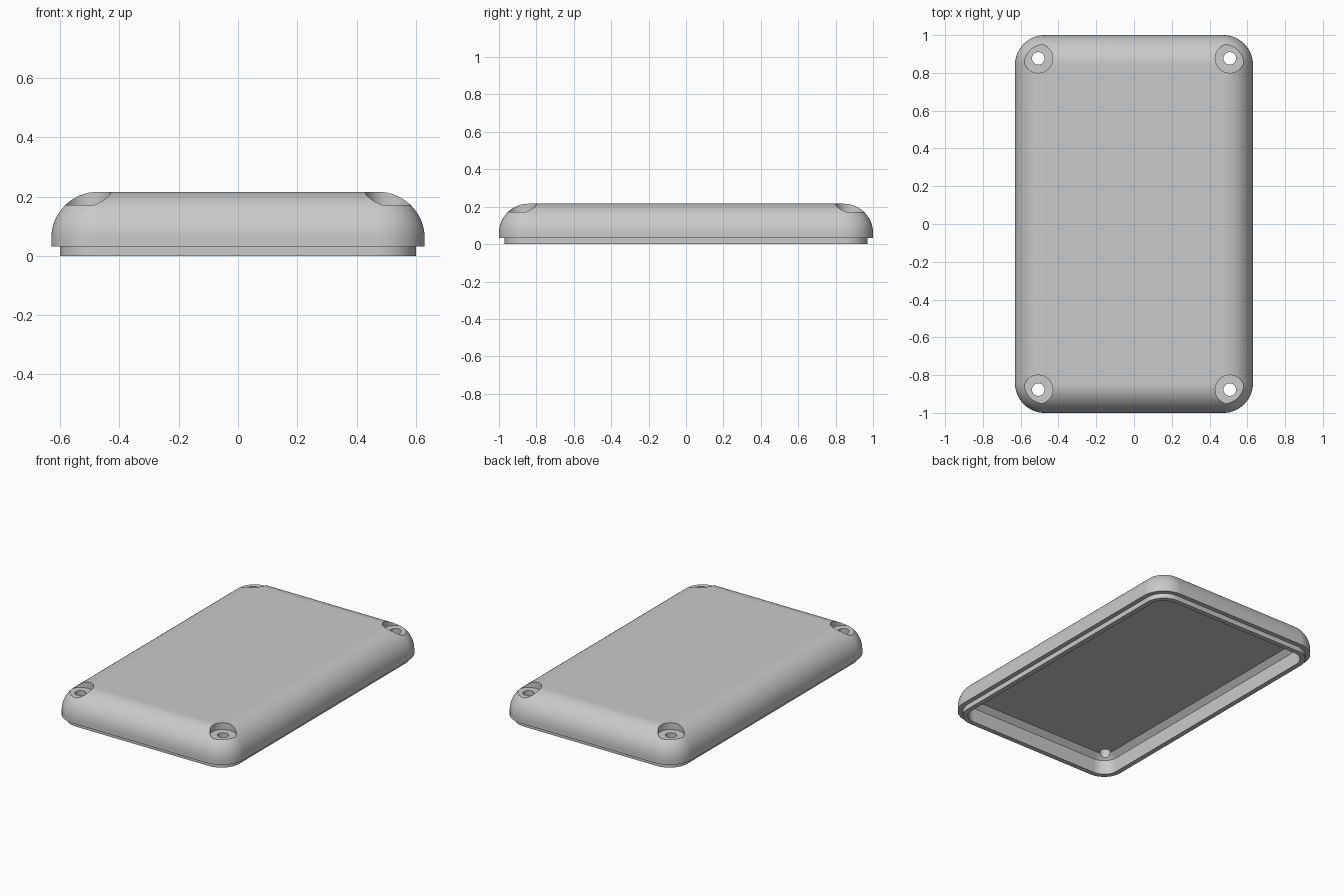
import bpy
import bmesh
from math import pi, sin, cos

# Remove the default cube
cube = bpy.data.objects.get("Cube")
if cube:
    bpy.data.objects.remove(cube, do_unlink=True)

HALF_X, HALF_Y, RADIUS = 0.63, 1.0, 0.157
TOP, WALL, STEP = 0.216, 0.062, 0.032
FLOOR, BEVEL = 0.126, 0.032
CORNER_STEPS, ARC_STEPS = 16, 16

grey = bpy.data.materials.new("plain grey")
grey.use_nodes = True
colour = (0.59, 0.59, 0.59, 1)
grey.diffuse_color = colour
grey.node_tree.nodes["Principled BSDF"].inputs["Base Color"].default_value = colour


def ring(bm, inset, z):
    """Rounded rectangle of vertices, pulled inward by inset."""
    r = max(RADIUS - inset, 0.0005)
    verts = []
    for k, (sx, sy) in enumerate([(1, 1), (-1, 1), (-1, -1), (1, -1)]):
        for i in range(CORNER_STEPS + 1):
            a = (k + i / CORNER_STEPS) * pi / 2
            verts.append(bm.verts.new((sx * (HALF_X - RADIUS) + r * cos(a),
                                       sy * (HALF_Y - RADIUS) + r * sin(a), z)))
    return verts


def loft(bm, rings):
    """Skin successive rings and cap both ends."""
    for a, b in zip(rings, rings[1:]):
        n = len(a)
        for i in range(n):
            j = (i + 1) % n
            bm.faces.new((a[i], a[j], b[j], b[i]))
    bm.faces.new(rings[0][::-1])
    bm.faces.new(rings[-1])
    bmesh.ops.recalc_face_normals(bm, faces=bm.faces)


def finish(bm, name):
    mesh = bpy.data.meshes.new(name)
    bm.to_mesh(mesh)
    bm.free()
    mesh.materials.append(grey)
    obj = bpy.data.objects.new(name, mesh)
    bpy.context.collection.objects.link(obj)
    return obj


# Lid shell: cavity floor, bevel, inner wall, lip, rim, rounded outside, top
profile = [(WALL + BEVEL, FLOOR), (WALL, FLOOR - BEVEL), (WALL, 0),
           (0.03, 0), (0.03, STEP), (0, STEP)]
for i in range(ARC_STEPS + 1):
    a = i / ARC_STEPS * pi / 2
    profile.append((RADIUS * (1 - cos(a)), TOP - RADIUS + RADIUS * sin(a)))
bm = bmesh.new()
loft(bm, [ring(bm, inset, z) for inset, z in profile])
bmesh.ops.remove_doubles(bm, verts=bm.verts, dist=0.002)
bmesh.ops.recalc_face_normals(bm, faces=bm.faces)
lid = finish(bm, "enclosure_lid")

# Stepped cutters: screw hole with a wide recess for the screw head
bm = bmesh.new()
SIDES = 48
for sx in (-1, 1):
    for sy in (-1, 1):
        rings = []
        for r, z in [(0.033, 0.05), (0.033, 0.172), (0.077, 0.172), (0.077, 0.3)]:
            rings.append([bm.verts.new((sx * 0.507 + r * cos(2 * pi * i / SIDES),
                                        sy * 0.877 + r * sin(2 * pi * i / SIDES), z))
                          for i in range(SIDES)])
        loft(bm, rings)
cutter = finish(bm, "screw_cutter")
cutter.hide_render = True

# Cut the holes, then shade smooth with crisp edges
bpy.ops.object.select_all(action="DESELECT")
bpy.context.view_layer.objects.active = lid
lid.select_set(True)
cut = lid.modifiers.new("screw_holes", "BOOLEAN")
cut.operation = "DIFFERENCE"
cut.solver = "EXACT"
cut.object = cutter
bpy.ops.object.modifier_apply(modifier=cut.name)
bpy.data.objects.remove(cutter, do_unlink=True)
bpy.ops.object.shade_smooth_by_angle(angle=pi / 9)
normals = lid.modifiers.new("even_shading", "WEIGHTED_NORMAL")
normals.keep_sharp = True
